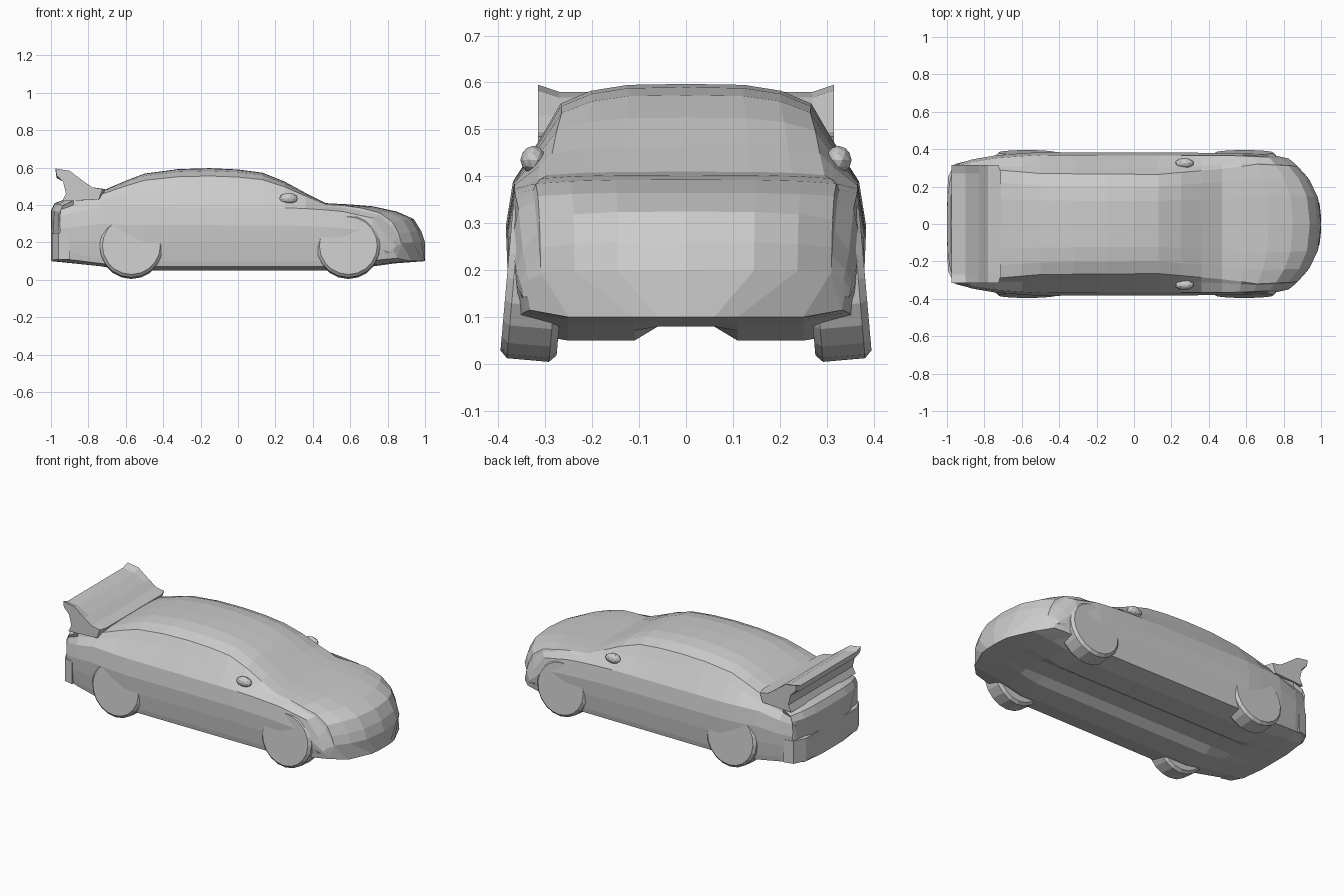
import bpy, bmesh, math
from mathutils import Vector

cube = bpy.data.objects.get("Cube")
if cube:
    bpy.data.objects.remove(cube)

grey = bpy.data.materials.new("plain grey")
grey.use_nodes = True
COLOUR = (0.6, 0.6, 0.6, 1)
grey.diffuse_color = COLOUR
grey.node_tree.nodes["Principled BSDF"].inputs["Base Color"].default_value = COLOUR


def finish(name, bm):
    bmesh.ops.recalc_face_normals(bm, faces=bm.faces)
    mesh = bpy.data.meshes.new(name)
    bm.to_mesh(mesh)
    bm.free()
    mesh.materials.append(grey)
    ob = bpy.data.objects.new(name, mesh)
    bpy.context.collection.objects.link(ob)
    return ob


def lerp(table, x):
    for (x0, v0), (x1, v1) in zip(table, table[1:]):
        if x <= x1:
            return v0 + (v1 - v0) * max(0, (x - x0) / (x1 - x0))
    return table[-1][1]


# Body outlines along the length
TOP = [(-1, .37), (-.98, .41), (-.9, .44), (-.74, .47), (-.6, .53), (-.5, .568), (-.32, .592),
       (-.15, .597), (0, .59), (.13, .573), (.25, .525), (.36, .465), (.47, .41), (.6, .403),
       (.72, .393), (.85, .365), (.94, .325), (.98, .26), (1, .2)]
WIDTH = [(-1, .32), (-.9, .345), (-.7, .372), (-.5, .384), (.6, .38), (.9, .37), (1, .35)]
ROOF = [(-1, .3), (-.74, .27), (-.5, .25), (.13, .245), (.47, .275), (.72, .3), (1, .29)]
FLOOR = [(-1, .1), (-.75, .075), (-.6, .05), (.6, .05), (.8, .085), (1, .1)]
BELT = [(-1, .34), (-.74, .39), (.3, .385), (.6, .365), (.85, .33), (1, .18)]


def section(x):
    top, w, roof, floor = (lerp(t, x) for t in (TOP, WIDTH, ROOF, FLOOR))
    belt = min(lerp(BELT, x), top - .02)
    rise = top - belt
    sill = max(floor + .015, .07)
    tunnel = max(floor, .08)
    pts = [(0, tunnel), (.06, tunnel), (.11, floor), (.25, floor), (.95 * w, sill),
           (.965 * w, sill + .03), (.99 * w, sill + (belt - sill) * .4),
           (w, sill + (belt - sill) * .7), (.96 * w, belt),
           (roof + (.94 * w - roof) * .5, belt + rise * .5),
           (roof + .02, top - rise * .2), (roof * .82, top - rise * .07),
           (roof * .5, top - rise * .01), (0, top)]
    # The ends curve round in plan
    bulge = .2 * max(0, (x - .5) / .5)
    tail = .05 * max(0, (-x - .8) / .2)
    return [Vector((x - bulge * abs(y / .37) ** 2.6 + tail * (y / .32) ** 4, y, z)) for y, z in pts]


bm = bmesh.new()
rings = [[bm.verts.new(p) for p in section(x)] for x, z in TOP]
n = len(rings[0])
for a, b in zip(rings, rings[1:]):
    for i in range(n - 1):
        bm.faces.new((a[i], a[i + 1], b[i + 1], b[i]))
for r in (rings[0], rings[-1]):
    for i in range(n // 2 - 1):
        bm.faces.new((r[i], r[i + 1], r[n - 2 - i], r[n - 1 - i]))
body = finish("body", bm)
mirror = body.modifiers.new("Mirror", "MIRROR")
mirror.use_axis = (False, True, False)
mirror.use_clip = True

# Rear bumper ledge
bm = bmesh.new()
plan = [(-.9, .335), (-.96, .32), (-.995, .25), (-1, 0), (-.995, -.25), (-.96, -.32), (-.9, -.335)]
low = [bm.verts.new((x, y, .11)) for x, y in plan]
high = [bm.verts.new((x, y, .25)) for x, y in plan]
bm.faces.new(low)
bm.faces.new(high)
for i in range(len(plan)):
    j = (i + 1) % len(plan)
    bm.faces.new((low[i], low[j], high[j], high[i]))
finish("rear_bumper", bm)

# Rear wing swept up from the boot lid, with raised tips
WING = [(-.71, .485), (-.78, .495), (-.83, .53), (-.9, .568), (-.975, .58), (-.97, .545),
        (-.935, .525), (-.92, .46), (-.94, .42), (-.73, .43)]
bm = bmesh.new()
rows = []
for y in (-.315, -.27, 0, .27, .315):
    tip = abs(y) > .3
    rows.append([bm.verts.new((x - (.015 if tip and x > -.75 else 0), y,
                               z + (.015 if tip and z > .54 else 0))) for x, z in WING])
for a, b in zip(rows, rows[1:]):
    for i in range(len(WING)):
        j = (i + 1) % len(WING)
        bm.faces.new((a[i], a[j], b[j], b[i]))
bm.faces.new(rows[0])
bm.faces.new(rows[-1])
finish("rear_wing", bm)


# Wheels lean out slightly at the bottom
def wheel(name, x, side):
    bpy.ops.mesh.primitive_cylinder_add(vertices=20, radius=.17, depth=.12,
                                        location=(x, side * .322, .178),
                                        rotation=(math.pi / 2 + side * math.radians(5), 0, 0))
    ob = bpy.context.object
    ob.name = name
    ob.data.materials.append(grey)
    bevel = ob.modifiers.new("Bevel", "BEVEL")
    bevel.width = .015
    bevel.limit_method = "ANGLE"


# Door mirrors
def door_mirror(name, side):
    bm = bmesh.new()
    bmesh.ops.create_icosphere(bm, subdivisions=2, radius=1)
    for v in bm.verts:
        v.co = Vector((.27 + v.co.x * .05, side * (.325 + v.co.y * .028), .435 + v.co.z * .03))
    finish(name, bm)


for side, word in ((1, "left"), (-1, "right")):
    wheel("rear_wheel_" + word, -.57, side)
    wheel("front_wheel_" + word, .59, side)
    door_mirror("door_mirror_" + word, side)
